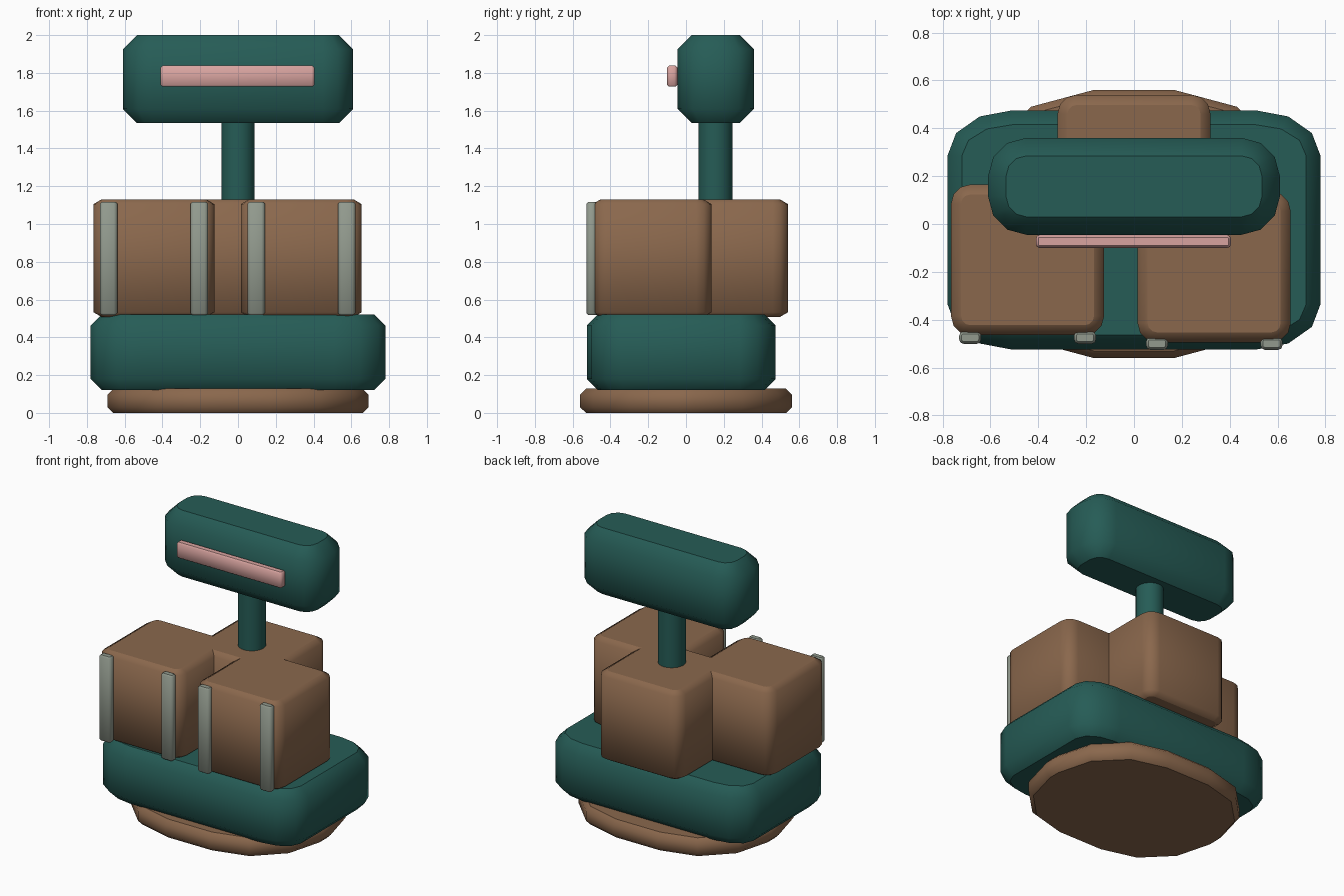
import bpy, bmesh, math

default = bpy.data.objects.get("Cube")
if default:
    bpy.data.objects.remove(default, do_unlink=True)


def material(name, rgb):
    m = bpy.data.materials.new(name)
    m.use_nodes = True
    m.diffuse_color = (*rgb, 1)
    m.node_tree.nodes["Principled BSDF"].inputs["Base Color"].default_value = (*rgb, 1)
    return m


teal = material("dark teal", (0.019, 0.107, 0.093))
brown = material("brown", (0.255, 0.137, 0.073))
grey = material("grey green", (0.287, 0.323, 0.270))
pink = material("dusty pink", (0.690, 0.370, 0.350))


def loft(name, rings, mat):
    """Skin a stack of closed rings: smooth sides, flat caps."""
    bm = bmesh.new()
    loops = [[bm.verts.new(p) for p in ring] for ring in rings]
    for low, high in zip(loops, loops[1:]):
        for i in range(len(low)):
            j = (i + 1) % len(low)
            bm.faces.new((low[i], low[j], high[j], high[i])).smooth = True
    bm.faces.new(loops[0][::-1])
    bm.faces.new(loops[-1])
    mesh = bpy.data.meshes.new(name)
    bm.to_mesh(mesh)
    bm.free()
    mesh.materials.append(mat)
    obj = bpy.data.objects.new(name, mesh)
    bpy.context.collection.objects.link(obj)
    return obj


def rounded_ring(x, y, z, radius, inset, segments):
    """Rounded rectangle at height z, shrunk by inset."""
    cx, cy = sum(x) / 2, sum(y) / 2
    rx, ry = radius
    hx, hy = (x[1] - x[0]) / 2 - rx, (y[1] - y[0]) / 2 - ry
    ring = []
    for corner, (sx, sy) in enumerate(((1, 1), (-1, 1), (-1, -1), (1, -1))):
        for k in range(segments + 1):
            a = math.pi / 2 * (corner + k / segments)
            ring.append((cx + sx * hx + (rx - inset) * math.cos(a),
                         cy + sy * hy + (ry - inset) * math.sin(a), z))
    return ring


def rounded_box(name, x, y, z, radius, inset, drop, mat, segments=3):
    """Box with rounded upright corners and chamfered top and bottom rims."""
    levels = ((z[0], inset), (z[0] + drop, 0), (z[1] - drop, 0), (z[1], inset))
    return loft(name, [rounded_ring(x, y, h, radius, i, segments) for h, i in levels], mat)


# Foot and body slab
rounded_box("base", (-0.69, 0.69), (-0.56, 0.56), (0, 0.128), (0.52, 0.52), 0.03, 0.03, brown)
rounded_box("body_slab", (-0.78, 0.78), (-0.525, 0.475), (0.12, 0.522),
            (0.27, 0.19), 0.06, 0.06, teal)

# Three crates standing on the slab
crates = {
    "right_crate": ((-0.765, -0.125), (-0.465, 0.165)),
    "left_crate": ((0.015, 0.655), (-0.495, 0.135)),
    "rear_crate": ((-0.32, 0.32), (-0.085, 0.54)),
}
for name, (x, y) in crates.items():
    rounded_box(name, x, y, (0.508, 1.13), (0.08, 0.08), 0.042, 0.025, brown)

# Upright straps on the two front crates
straps = {
    "right_outer_strap": (-0.685, -0.475),
    "right_inner_strap": (-0.205, -0.475),
    "left_inner_strap": (0.096, -0.5),
    "left_outer_strap": (0.575, -0.5),
}
for name, (x, y) in straps.items():
    rounded_box(name, (x - 0.046, x + 0.046), (y - 0.026, y + 0.026), (0.518, 1.117),
                (0.018, 0.018), 0.01, 0.01, grey, 2)

# Neck
sides = 24
loft("neck", [[(0.088 * math.cos(2 * math.pi * i / sides),
                0.155 + 0.09 * math.sin(2 * math.pi * i / sides), z)
               for i in range(sides)] for z in (1.0, 1.6)], teal)

# Head with its front bar
rounded_box("head", (-0.61, 0.61), (-0.045, 0.36), (1.535, 2.0),
            (0.16, 0.16), 0.075, 0.075, teal)
rounded_box("front_bar", (-0.41, 0.405), (-0.1, -0.046), (1.727, 1.838),
            (0.015, 0.015), 0.01, 0.01, pink, 2)
